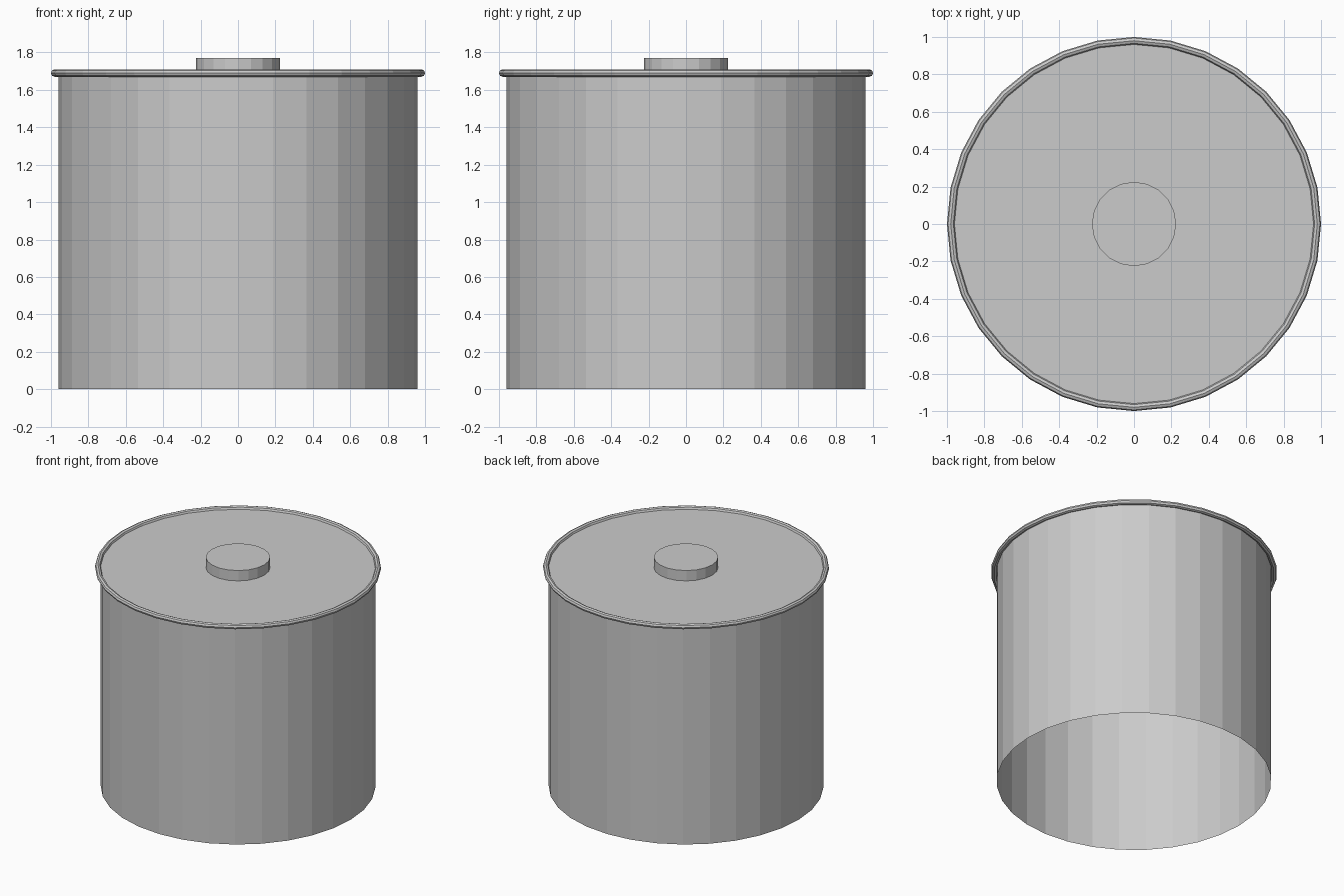
import bpy
import bmesh
from math import cos, sin, pi

cube = bpy.data.objects.get("Cube")
if cube:
    bpy.data.objects.remove(cube, do_unlink=True)

metal = bpy.data.materials.new("grey metal")
metal.use_nodes = True
GREY = (0.6, 0.6, 0.6, 1)
metal.diffuse_color = GREY
metal.node_tree.nodes["Principled BSDF"].inputs["Base Color"].default_value = GREY

SIDES = 32
LID_Z = 1.69


def lathe(name, profile, sides, closed=False):
    """Spin a profile of (radius, height) points round z; radius 0 is a pole."""
    bm = bmesh.new()
    verts = [bm.verts.new((r, 0, z)) for r, z in profile]
    edges = [bm.edges.new(pair) for pair in zip(verts, verts[1:])]
    if closed:
        edges.append(bm.edges.new((verts[-1], verts[0])))
    bmesh.ops.spin(bm, geom=verts + edges, cent=(0, 0, 0), axis=(0, 0, 1),
                   angle=2 * pi, steps=sides, use_duplicate=False)
    bmesh.ops.remove_doubles(bm, verts=bm.verts, dist=0.0005)
    bmesh.ops.recalc_face_normals(bm, faces=bm.faces)
    mesh = bpy.data.meshes.new(name)
    bm.to_mesh(mesh)
    bm.free()
    mesh.materials.append(metal)
    obj = bpy.data.objects.new(name, mesh)
    bpy.context.collection.objects.link(obj)
    return obj


# Drum, open underneath and closed by the lid
lathe("drum_body", [(0.96, 0), (0.96, LID_Z), (0, LID_Z)], SIDES)

# Rolled rim round the lid
rim = [(0.98 + 0.02 * cos(i * pi / 4), LID_Z + 0.02 * sin(i * pi / 4)) for i in range(8)]
lathe("rim", rim, SIDES, closed=True)

# Round knob on the lid
lathe("knob", [(0.225, LID_Z), (0.225, 1.77), (0, 1.77)], 20)
